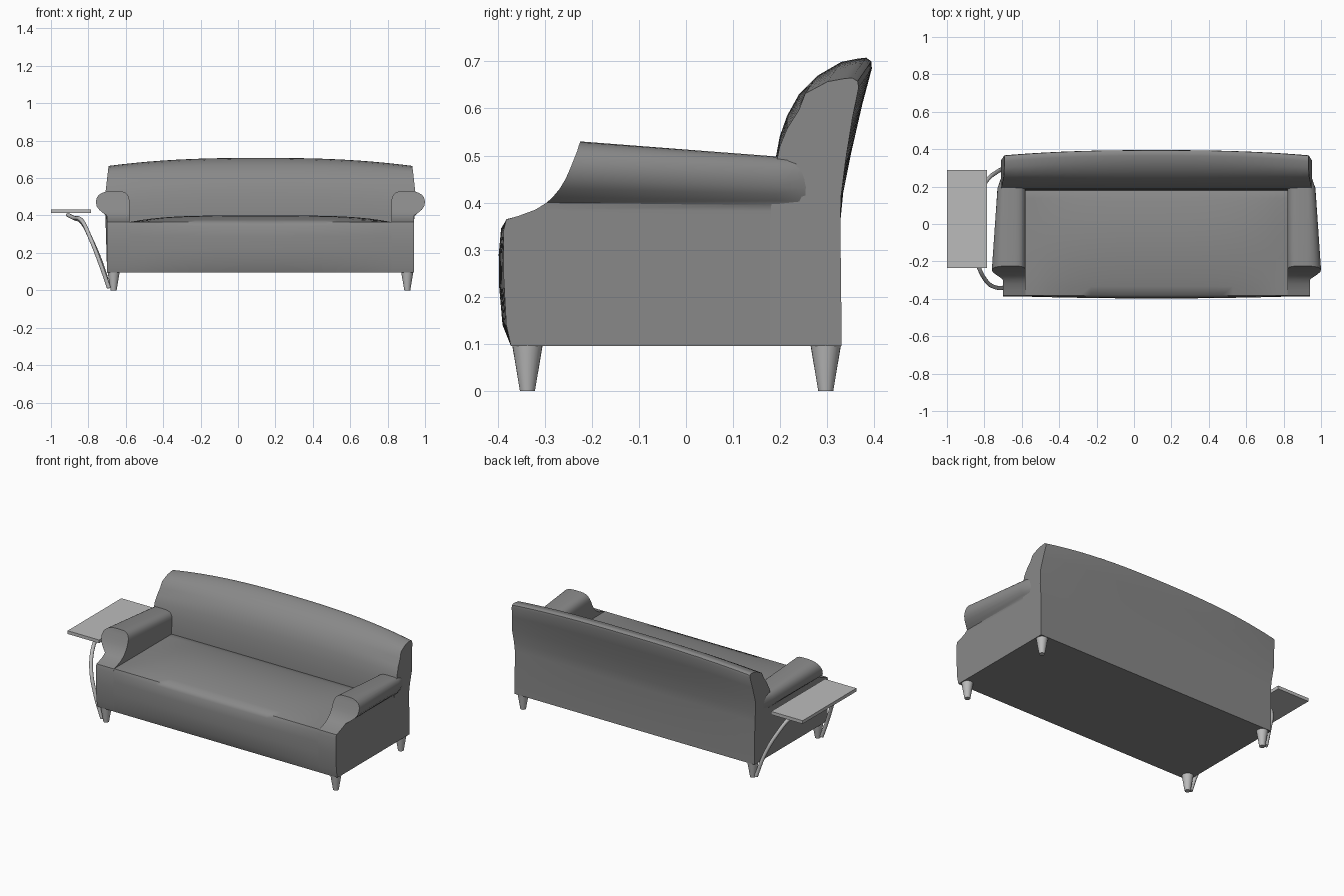
import bpy, bmesh, math
from mathutils import Vector

if "Cube" in bpy.data.objects:
    bpy.data.objects.remove(bpy.data.objects["Cube"])

CX = 0.12      # middle of the sofa
BASE = 0.095   # underside height
SEAT = 0.365   # seat edge height


def material(name, value):
    m = bpy.data.materials.new(name)
    m.use_nodes = True
    m.diffuse_color = (value, value, value, 1)
    m.node_tree.nodes["Principled BSDF"].inputs["Base Color"].default_value = (value, value, value, 1)
    return m


fabric = material("grey fabric", 0.25)
metal = material("light grey", 0.5)


def finish(obj, mat, angle=35):
    obj.data.materials.append(mat)
    bpy.ops.object.select_all(action="DESELECT")
    obj.select_set(True)
    bpy.context.view_layer.objects.active = obj
    bpy.ops.object.shade_smooth_by_angle(angle=math.radians(angle))
    return obj


def loft(name, rings, mat, angle=35):
    """Skin a list of closed rings and cap both ends."""
    bm = bmesh.new()
    vs = [[bm.verts.new(p) for p in ring] for ring in rings]
    n = len(vs[0])
    for a, b in zip(vs, vs[1:]):
        for i in range(n):
            j = (i + 1) % n
            bm.faces.new((a[i], a[j], b[j], b[i]))
    bm.faces.new(vs[0])
    bm.faces.new(vs[-1])
    bmesh.ops.recalc_face_normals(bm, faces=bm.faces)
    mesh = bpy.data.meshes.new(name)
    bm.to_mesh(mesh)
    bm.free()
    obj = bpy.data.objects.new(name, mesh)
    bpy.context.collection.objects.link(obj)
    return finish(obj, mat, angle)


def steps(n):
    return [2 * i / n - 1 for i in range(n + 1)]


# Seat: front panel bulges forward, cushion is crowned
def seat_ring(t):
    c = 1 - t * t
    pts = [(-0.372, BASE), (-0.382 - 0.008 * c, 0.14), (-0.387 - 0.01 * c, 0.22),
           (-0.388 - 0.01 * c, 0.29), (-0.386 - 0.007 * c, 0.345)]
    for i in range(13):
        f = i / 12
        pts.append((-0.381 + 0.565 * f, SEAT + 0.035 * (1 - t ** 4) * math.sin(math.pi * f) ** 0.8))
    pts += [(0.2, SEAT - 0.01), (0.2, BASE)]
    return [(CX + 0.7 * t, y, z) for y, z in pts]


loft("seat", [seat_ring(t) for t in steps(24)], fabric, 50)

# Back: curved profile, arched along the top and bowed to the rear
BACK = [(0.18, BASE), (0.18, SEAT), (0.182, 0.42), (0.188, 0.48), (0.199, 0.54), (0.215, 0.585),
        (0.24, 0.63), (0.28, 0.67), (0.33, 0.699), (0.365, 0.706), (0.383, 0.708), (0.394, 0.7),
        (0.395, 0.685), (0.375, 0.61), (0.352, 0.51), (0.334, 0.42), (0.328, 0.36), (0.331, BASE)]


def back_half_width(z):
    if z < 0.5:
        return 0.82 + 0.013 * max(0, (z - 0.37) / 0.13)
    return 0.833 - 0.02 * (z - 0.5) / 0.2


def back_ring(t):
    a = abs(t) ** 2.5
    ring = []
    for y, z in BACK:
        k = max(0, (z - 0.37) / 0.338)
        ring.append((CX + back_half_width(z) * t, y - 0.03 * a * k * (y > 0.25), z - 0.043 * a * k))
    return ring


loft("backrest", [back_ring(t) for t in steps(24)], fabric, 45)

# Arms: levels of (height, outer half width, inner half width, front depth)
ARM = [(BASE, 0.82, 0.7, -0.372), (0.14, 0.82, 0.7, -0.382), (0.25, 0.82, 0.7, -0.388),
       (0.34, 0.82, 0.7, -0.388), (0.364, 0.82, 0.7, -0.382), (0.372, 0.82, 0.7, -0.355),
       (0.385, 0.82, 0.7, -0.32), (0.4, 0.822, 0.7, -0.296), (0.412, 0.84, 0.7, -0.283),
       (0.43, 0.862, 0.7, -0.268), (0.45, 0.876, 0.7, -0.256), (0.475, 0.88, 0.7, -0.245),
       (0.495, 0.875, 0.703, -0.237), (0.51, 0.864, 0.71, -0.231), (0.521, 0.847, 0.721, -0.228),
       (0.528, 0.825, 0.737, -0.225), (0.53, 0.8, 0.757, -0.225)]


def arm_ring(z, outer, inner, front, side):
    def at(y, drop, flare):
        low = z - max(0, z - 0.37) * drop
        return (0.82 + (outer - 0.82) * flare, y, low), (inner, y, low)
    cuts = [at(front, 0, 1), at(0.192, 0.2, 0.5), at(0.26, 0.25, 0.1)]
    ring = [c[0] for c in cuts] + [c[1] for c in reversed(cuts)]
    return [(CX + side * x, y, h) for x, y, h in ring]


for side, label in ((-1, "right"), (1, "left")):
    loft(label + "_arm", [arm_ring(*row, side) for row in ARM], fabric, 40)

# Tapered legs
for x, xn in ((-0.665, "right"), (0.905, "left")):
    for y, yn in ((-0.337, "front"), (0.297, "rear")):
        bpy.ops.mesh.primitive_cone_add(vertices=24, radius1=0.016, radius2=0.032, depth=BASE,
                                        location=(x, y, BASE / 2))
        leg = bpy.context.object
        leg.name = f"{yn}_{xn}_leg"
        finish(leg, metal)

# Side table top
bpy.ops.mesh.primitive_cube_add(size=1, location=(-0.8925, 0.0275, 0.422))
top = bpy.context.object
top.name = "side_table_top"
top.scale = (0.215, 0.525, 0.02)
finish(top, metal)


# Bent tubes carrying the table from the feet of the right legs
def tube(name, pts):
    curve = bpy.data.curves.new(name, "CURVE")
    curve.dimensions = "3D"
    curve.bevel_depth = 0.011
    curve.bevel_resolution = 3
    curve.use_fill_caps = True
    curve.resolution_u = 8
    spline = curve.splines.new("BEZIER")
    spline.bezier_points.add(len(pts) - 1)
    for bp, p in zip(spline.bezier_points, pts):
        bp.co = Vector(p)
        bp.handle_left_type = bp.handle_right_type = "AUTO"
    obj = bpy.data.objects.new(name, curve)
    bpy.context.collection.objects.link(obj)
    curve.materials.append(metal)


tube("front_table_tube", [(-0.69, -0.34, 0.012), (-0.735, -0.34, 0.14), (-0.79, -0.305, 0.28),
                          (-0.835, -0.22, 0.372), (-0.88, -0.09, 0.388), (-0.91, 0.0, 0.403)])
tube("rear_table_tube", [(-0.69, 0.3, 0.012), (-0.73, 0.28, 0.14), (-0.785, 0.235, 0.27),
                         (-0.835, 0.15, 0.365), (-0.88, 0.06, 0.388), (-0.91, 0.0, 0.403)])
